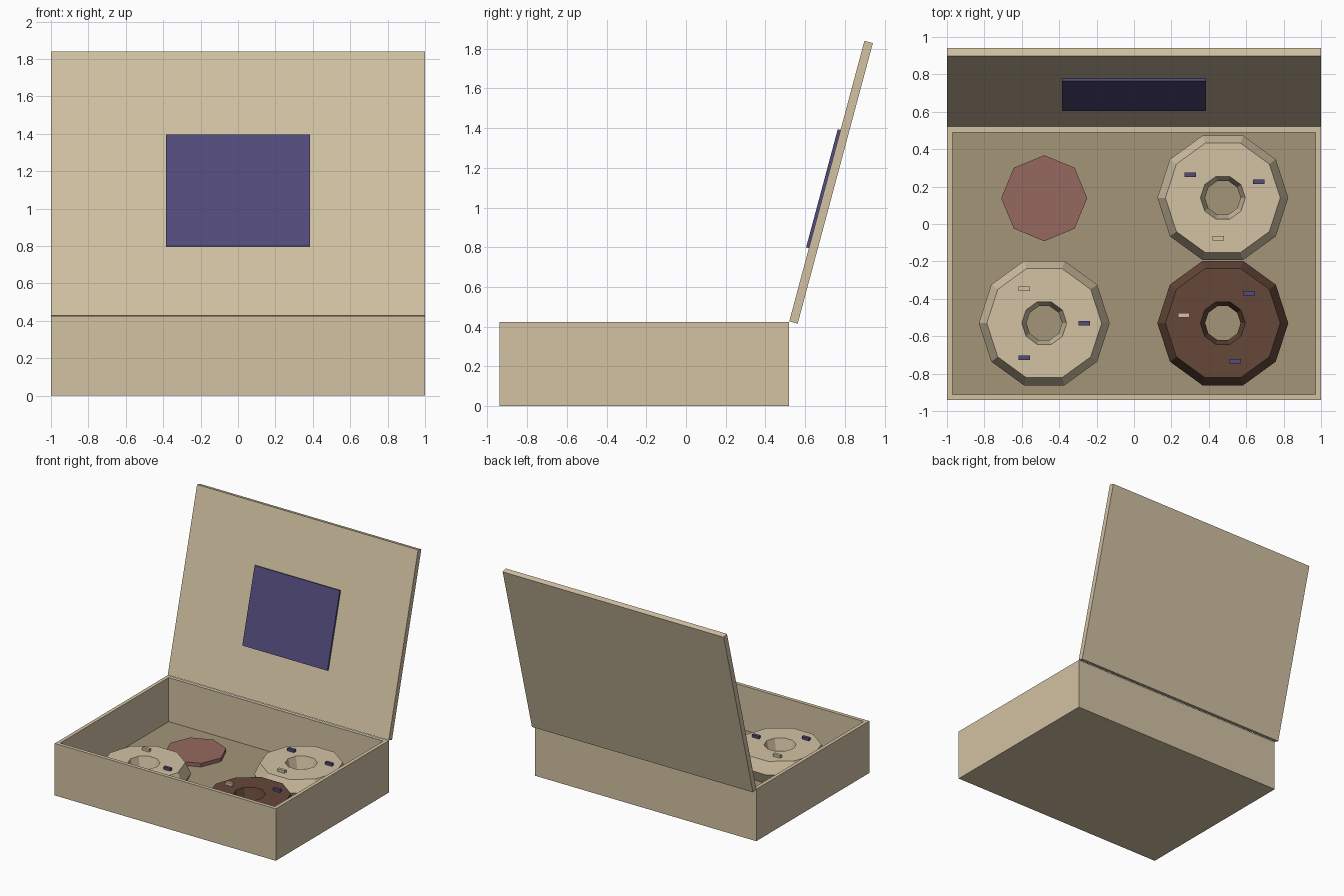
import bpy, bmesh, math
from mathutils import Matrix, Vector

if "Cube" in bpy.data.objects:
    bpy.data.objects.remove(bpy.data.objects["Cube"])


def material(name, rgb):
    # sRGB 0-255 to linear
    lin = [((c / 255 + 0.055) / 1.055) ** 2.4 for c in rgb]
    m = bpy.data.materials.new(name)
    m.diffuse_color = (*lin, 1)
    m.use_nodes = True
    m.node_tree.nodes["Principled BSDF"].inputs["Base Color"].default_value = m.diffuse_color
    return m


CREAM = material("cream", (210, 194, 163))
FLOOR = material("dark_tan", (164, 149, 121))
PURPLE = material("purple", (83, 75, 124))
BROWN = material("chocolate", (101, 71, 57))
PINK = material("dusty_pink", (149, 105, 95))
PALE = material("pale_pink", (222, 188, 168))


def finish(name, bm, *mats):
    bmesh.ops.recalc_face_normals(bm, faces=bm.faces)
    me = bpy.data.meshes.new(name)
    bm.to_mesh(me)
    bm.free()
    for m in mats:
        me.materials.append(m)
    ob = bpy.data.objects.new(name, me)
    bpy.context.collection.objects.link(ob)
    return ob


def box(name, lo, hi, mat, matrix=Matrix()):
    lo, hi = Vector(lo), Vector(hi)
    bm = bmesh.new()
    bmesh.ops.create_cube(bm, size=1)
    bmesh.ops.scale(bm, vec=hi - lo, verts=bm.verts)
    bmesh.ops.translate(bm, vec=(lo + hi) / 2, verts=bm.verts)
    bm.transform(matrix)
    return finish(name, bm, mat)


def ring(name, x, y, profile, sides, mat):
    # revolve a closed (radius, height) profile
    bm = bmesh.new()
    loops = []
    for i in range(sides):
        a = 2 * math.pi * i / sides
        loops.append([bm.verts.new((x + r * math.cos(a), y + r * math.sin(a), z)) for r, z in profile])
    n = len(profile)
    for i in range(sides):
        p, q = loops[i], loops[(i + 1) % sides]
        for j in range(n):
            k = (j + 1) % n
            bm.faces.new((p[j], q[j], q[k], p[k]))
    return finish(name, bm, mat)


# Open tray: top face inset and pushed down, floor darker
F = 0.065
bm = bmesh.new()
bmesh.ops.create_cube(bm, size=1)
bmesh.ops.scale(bm, vec=(2, 1.46, 0.425), verts=bm.verts)
bmesh.ops.translate(bm, vec=(0, -0.21, 0.2125), verts=bm.verts)
bm.normal_update()
top = max(bm.faces, key=lambda f: f.calc_center_median().z)
bmesh.ops.inset_region(bm, faces=[top], thickness=0.042)
walls = bmesh.ops.extrude_discrete_faces(bm, faces=[top])["faces"]
floor = walls[0]
bmesh.ops.translate(bm, vec=(0, 0, F - 0.425), verts=floor.verts)
floor.material_index = 1
finish("box_tray", bm, CREAM, FLOOR)

# Lid hinged at the back rim and leaning back, with a plate inside
tilt = Matrix.Translation((0, 0.52, 0.427)) @ Matrix.Rotation(math.radians(-15), 4, 'X')
box("lid", (-1, 0, 0), (1, 0.044, 1.463), CREAM, tilt)
box("lid_plate", (-0.385, -0.0145, 0.382), (0.385, 0.001, 0.998), PURPLE, tilt)

# Doughnuts with sprinkles: centre, colour, sprinkle positions
T = 0.25
M = (F + T) / 2
profile = [(0.12, T), (0.307, T), (0.35, M), (0.307, F), (0.12, F), (0.095, M)]
doughnuts = [
    ("back_right", 0.475, 0.14, CREAM, [(0.30, 0.263, PURPLE), (0.668, 0.226, PURPLE), (0.45, -0.075, CREAM)]),
    ("front_left", -0.48, -0.53, CREAM, [(-0.587, -0.345, CREAM), (-0.265, -0.53, PURPLE), (-0.587, -0.715, PURPLE)]),
    ("front_right", 0.475, -0.53, BROWN, [(0.265, -0.488, PALE), (0.615, -0.37, PURPLE), (0.542, -0.735, PURPLE)]),
]
for name, x, y, mat, sprinkles in doughnuts:
    ring("doughnut_" + name, x, y, profile, 10, mat)
    for i, (sx, sy, sm) in enumerate(sprinkles):
        box(f"sprinkle_{name}_{i + 1}", (sx - 0.031, sy - 0.012, T - 0.005),
            (sx + 0.031, sy + 0.012, T + 0.022), sm)

# Octagonal pink disc on the floor
bm = bmesh.new()
bmesh.ops.create_cone(bm, cap_ends=True, segments=8, radius1=0.23, radius2=0.23, depth=0.03,
                      matrix=Matrix.Translation((-0.48, 0.138, F + 0.015)))
# put a corner on the x axis
if abs(max(v.co.x for v in bm.verts) + 0.25) > 0.005:
    bmesh.ops.rotate(bm, cent=(-0.48, 0.138, 0), matrix=Matrix.Rotation(math.pi / 8, 3, 'Z'), verts=bm.verts)
finish("pink_disc", bm, PINK)
